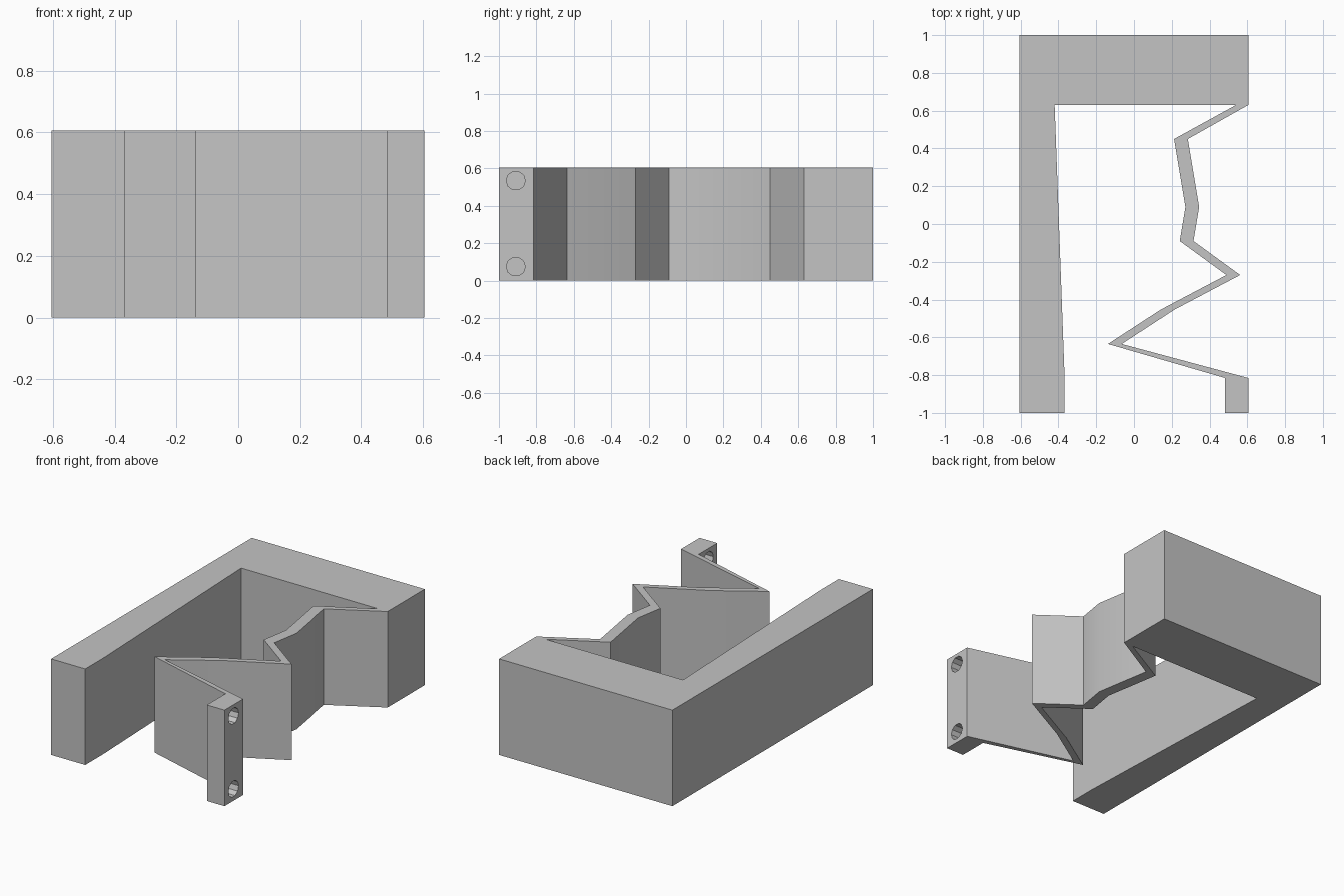
import bpy
import bmesh
import math

HEIGHT = 0.606

cube = bpy.data.objects.get("Cube")
if cube:
    bpy.data.objects.remove(cube, do_unlink=True)

grey = bpy.data.materials.new("plain grey")
grey.use_nodes = True
colour = (0.55, 0.55, 0.55, 1)
grey.diffuse_color = colour
grey.node_tree.nodes["Principled BSDF"].inputs["Base Color"].default_value = colour


def extrude_outline(name, outline, height):
    """Raise a flat outline into a solid standing on the ground."""
    bm = bmesh.new()
    face = bm.faces.new([bm.verts.new((x, y, 0)) for x, y in outline])
    raised = bmesh.ops.extrude_face_region(bm, geom=[face])["geom"]
    top = [v for v in raised if isinstance(v, bmesh.types.BMVert)]
    bmesh.ops.translate(bm, verts=top, vec=(0, 0, height))
    bmesh.ops.recalc_face_normals(bm, faces=bm.faces)
    mesh = bpy.data.meshes.new(name)
    bm.to_mesh(mesh)
    bm.free()
    obj = bpy.data.objects.new(name, mesh)
    bpy.context.collection.objects.link(obj)
    mesh.materials.append(grey)
    return obj


# Thick L-shaped frame: slightly tapered arm plus back block
frame = [(0.54, 0.63), (-0.42, 0.63), (-0.367, -0.82), (-0.367, -1),
         (-0.605, -1), (-0.605, 1), (0.605, 1), (0.605, 0.63)]

# Thin zigzag strip, outer side listed from back to front
zigzag = [(0.285, 0.45), (0.345, 0.09), (0.315, -0.09),
          (0.562, -0.27), (0.215, -0.453), (-0.065, -0.635)]
inner_side = [(x - 0.073, y) for x, y in reversed(zigzag)]

# Mounting tab at the free end of the strip
tab = [(0.605, -0.815), (0.605, -1), (0.482, -1), (0.482, -0.815)]

body = extrude_outline("zigzag_bracket", frame + zigzag + tab + inner_side, HEIGHT)

# Two screw holes through the tab
for z in (0.075, 0.535):
    bpy.ops.mesh.primitive_cylinder_add(vertices=10, radius=0.051, depth=0.3,
                                        location=(0.545, -0.91, z),
                                        rotation=(0, math.pi / 2, 0))
    cutter = bpy.context.object
    cutter.name = "hole_cutter"
    cutter.hide_render = True
    cutter.data.materials.append(grey)
    cut = body.modifiers.new("screw hole", "BOOLEAN")
    cut.operation = "DIFFERENCE"
    cut.solver = "EXACT"
    cut.object = cutter
    bpy.ops.object.select_all(action="DESELECT")
    body.select_set(True)
    bpy.context.view_layer.objects.active = body
    bpy.ops.object.modifier_apply(modifier=cut.name)
    bpy.data.objects.remove(cutter, do_unlink=True)

# Soften only the shallow bends of the strip
bpy.ops.object.shade_smooth_by_angle(angle=math.radians(30))
